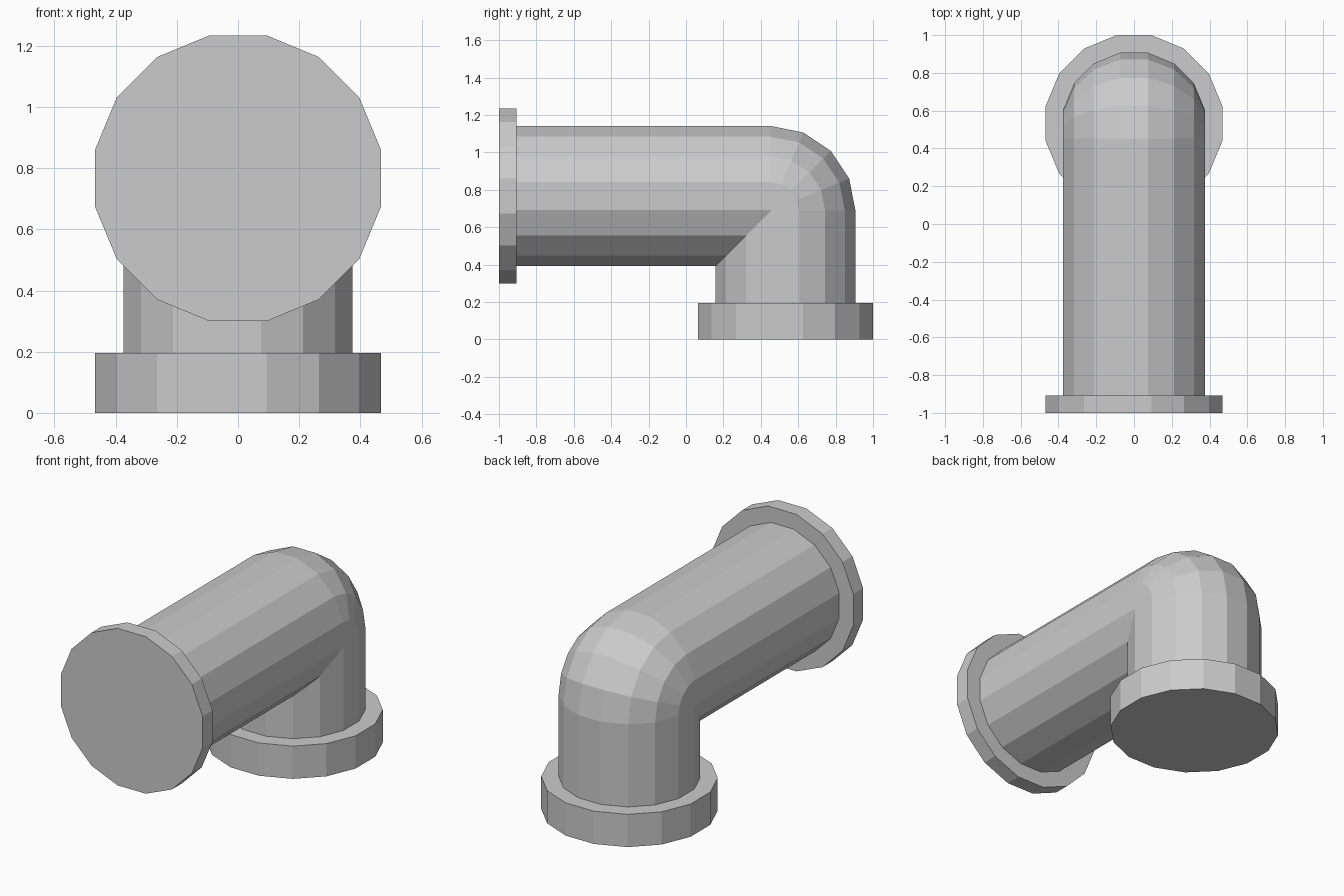
import bpy, bmesh, math
from mathutils import Vector

SIDES = 16
AXIS_Z = 0.767      # height of the horizontal run
AXIS_Y = 0.532      # position of the vertical run
BEND = 0.08         # bend radius of the centre line
PIPE_R = 0.382
FLANGE_R = 0.4765

old = bpy.data.objects.get("Cube")
if old:
    bpy.data.objects.remove(old)

grey = bpy.data.materials.new("pipe grey")
grey.use_nodes = True
colour = (0.6, 0.6, 0.6, 1)
grey.diffuse_color = colour
grey.node_tree.nodes["Principled BSDF"].inputs["Base Color"].default_value = colour


def sweep(name, stations, radius):
    """Capped tube through (y, z, angle) stations; angle 0 runs along +y, 90 degrees along -z."""
    bm = bmesh.new()
    rings = []
    for y, z, a in stations:
        normal = Vector((0, math.sin(a), math.cos(a)))
        ring = []
        for i in range(SIDES):
            t = (i + 0.5) * math.tau / SIDES
            offset = Vector((radius * math.sin(t), 0, 0)) + normal * radius * math.cos(t)
            ring.append(bm.verts.new(Vector((0, y, z)) + offset))
        rings.append(ring)
    for r, s in zip(rings, rings[1:]):
        for i in range(SIDES):
            j = (i + 1) % SIDES
            bm.faces.new((r[i], r[j], s[j], s[i]))
    bm.faces.new(rings[0][::-1])
    bm.faces.new(rings[-1])
    mesh = bpy.data.meshes.new(name)
    bm.to_mesh(mesh)
    bm.free()
    mesh.materials.append(grey)
    obj = bpy.data.objects.new(name, mesh)
    bpy.context.collection.objects.link(obj)


# Pipe: horizontal run, four-segment elbow, vertical run
down = math.pi / 2
bend_angles = [down * k / 4 for k in range(5)]
elbow = [(AXIS_Y - BEND + BEND * math.sin(a), AXIS_Z - BEND + BEND * math.cos(a), a)
         for a in bend_angles]
sweep("elbow_pipe", [(-0.907, AXIS_Z, 0)] + elbow + [(AXIS_Y, 0.195, down)], PIPE_R)

# End flanges
sweep("front_flange", [(-1, AXIS_Z, 0), (-0.907, AXIS_Z, 0)], FLANGE_R)
sweep("base_flange", [(AXIS_Y, 0.195, down), (AXIS_Y, 0, down)], FLANGE_R)
